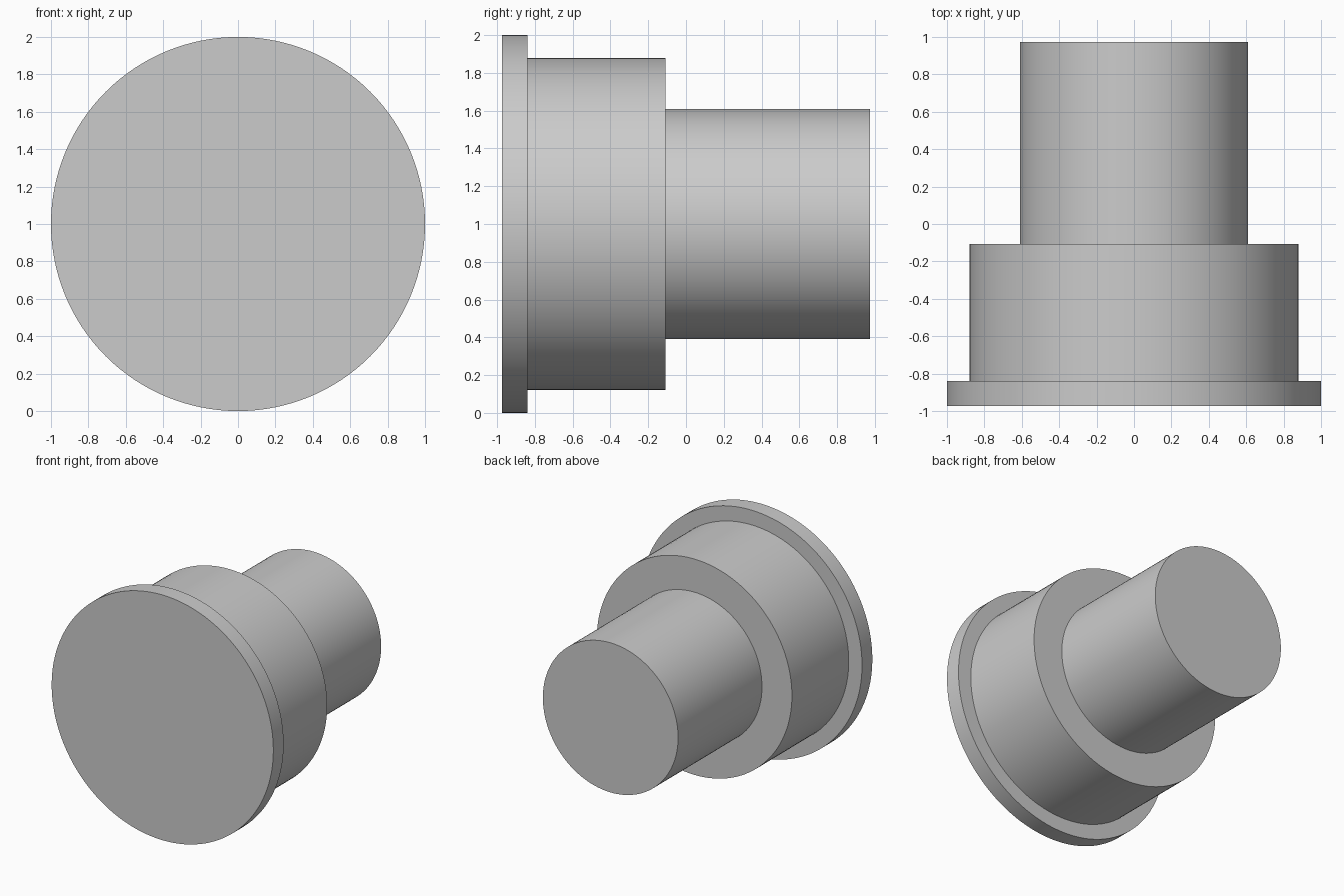
import bpy
import bmesh
import math
from mathutils import Matrix, Vector

cube = bpy.data.objects.get("Cube")
if cube:
    bpy.data.objects.remove(cube, do_unlink=True)

grey = bpy.data.materials.new("light_grey")
grey.use_nodes = True
color = (0.6, 0.6, 0.6, 1.0)
grey.diffuse_color = color
grey.node_tree.nodes["Principled BSDF"].inputs["Base Color"].default_value = color

# Stepped profile as (radius, y), from the front disc to the back end
profile = [(0, -0.973), (1, -0.973), (1, -0.84), (0.88, -0.84),
           (0.88, -0.108), (0.61, -0.108), (0.61, 0.973), (0, 0.973)]

# Revolve the profile around the y axis
bm = bmesh.new()
verts = [bm.verts.new((r, y, 0)) for r, y in profile]
edges = [bm.edges.new(pair) for pair in zip(verts, verts[1:])]
bmesh.ops.spin(bm, geom=verts + edges, cent=(0, 0, 0), axis=(0, 1, 0),
               angle=math.tau, steps=128, use_merge=True)
bmesh.ops.remove_doubles(bm, verts=bm.verts, dist=0.0001)
bmesh.ops.recalc_face_normals(bm, faces=bm.faces)
bmesh.ops.transform(bm, matrix=Matrix.Translation(Vector((0, 0, 1))), verts=bm.verts)

mesh = bpy.data.meshes.new("stepped_plug")
bm.to_mesh(mesh)
bm.free()
mesh.materials.append(grey)

plug = bpy.data.objects.new("stepped_plug", mesh)
bpy.context.collection.objects.link(plug)

# Smooth round sides with crisp steps
bpy.ops.object.select_all(action="DESELECT")
plug.select_set(True)
bpy.context.view_layer.objects.active = plug
bpy.ops.object.shade_smooth_by_angle(angle=math.radians(30))
